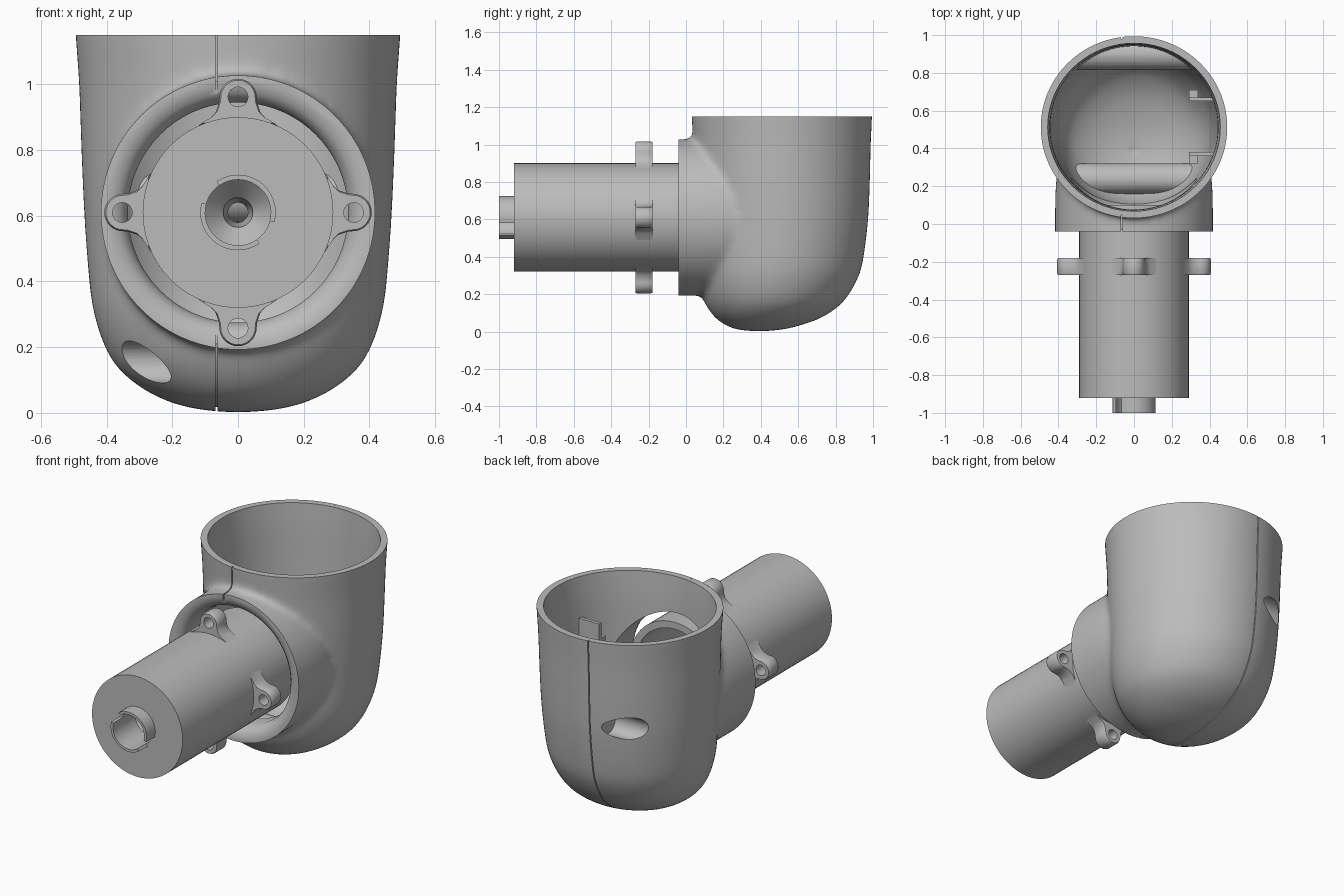
import bpy, bmesh, math
from mathutils import Matrix, Vector

if "Cube" in bpy.data.objects:
    bpy.data.objects.remove(bpy.data.objects["Cube"])

grey = bpy.data.materials.new("plain grey")
grey.diffuse_color = (0.5, 0.5, 0.5, 1)
grey.use_nodes = True
grey.node_tree.nodes["Principled BSDF"].inputs["Base Color"].default_value = grey.diffuse_color
TAU = math.tau
CZ = 0.61                      # height of the horizontal axis


def make(name, bm):
    bmesh.ops.remove_doubles(bm, verts=bm.verts, dist=1e-5)
    bmesh.ops.recalc_face_normals(bm, faces=bm.faces)
    me = bpy.data.meshes.new(name)
    bm.to_mesh(me)
    bm.free()
    me.materials.append(grey)
    ob = bpy.data.objects.new(name, me)
    bpy.context.collection.objects.link(ob)
    return ob


def loft(name, rings, loop=False):
    bm = bmesh.new()
    rows = [[bm.verts.new(p) for p in r] for r in rings]
    n = len(rows[0])
    pairs = list(zip(rows, rows[1:])) + ([(rows[-1], rows[0])] if loop else [])
    for a, b in pairs:
        for i in range(n):
            bm.faces.new((a[i], a[(i + 1) % n], b[(i + 1) % n], b[i]))
    if not loop:
        bm.faces.new(rows[0])
        bm.faces.new(rows[-1])
    return make(name, bm)


def lathe(name, prof, n=72, loop=False):
    # profile of (y, radius) turned round the horizontal axis
    return loft(name, [[(r * math.cos(TAU * i / n), y, CZ + r * math.sin(TAU * i / n))
                        for i in range(n)] for y, r in prof], loop)


def box(name, lo, hi):
    bm = bmesh.new()
    bmesh.ops.create_cube(bm, size=1)
    lo, hi = Vector(lo), Vector(hi)
    for v in bm.verts:
        v.co = [lo[k] + (v.co[k] + 0.5) * (hi[k] - lo[k]) for k in range(3)]
    return make(name, bm)


def rod(name, a, b, radius):
    a, b = Vector(a), Vector(b)
    bm = bmesh.new()
    bmesh.ops.create_cone(bm, cap_ends=True, segments=40, radius1=radius, radius2=radius,
                          depth=(b - a).length)
    bm.transform(Matrix.Translation((a + b) / 2) @ (b - a).to_track_quat('Z', 'Y').to_matrix().to_4x4())
    return make(name, bm)


def apply_mods(ob):
    me = bpy.data.meshes.new_from_object(ob.evaluated_get(bpy.context.evaluated_depsgraph_get()))
    ob.modifiers.clear()
    ob.data = me


def boolean(ob, other, op='DIFFERENCE'):
    mod = ob.modifiers.new("cut", 'BOOLEAN')
    mod.operation, mod.solver, mod.object = op, 'EXACT', other
    apply_mods(ob)
    bpy.data.objects.remove(other)


# Rows of the upright body: height, front y, back y, half width
ROWS = [(0.002, .36, .42, .03), (.010, .28, .51, .115), (.03, .22, .60, .20), (.07, .16, .715, .285),
        (.13, .113, .81, .36), (.2, .08, .872, .405), (.3, .055, .925, .438), (.4, .05, .95, .453),
        (.6, .045, .974, .468), (.8, .04, .983, .477), (1.0, .038, .988, .484), (1.15, .03, .995, .495)]


def body(name, t=0.0, extra=0.0):
    rows = []
    for k in range(len(ROWS) - 1):
        p = [ROWS[min(max(k + j, 0), len(ROWS) - 1)] for j in (-1, 0, 1, 2)]
        for s in range(3):
            u = s / 3
            rows.append([0.5 * (2 * b + (c - a) * u + (2 * a - 5 * b + 4 * c - d) * u * u
                                + (3 * b - a - 3 * c + d) * u ** 3) for a, b, c, d in zip(*p)])
    rows.append(list(ROWS[-1]))
    if extra:
        rows.append([ROWS[-1][0] + extra, *ROWS[-1][1:]])
    rings = []
    for z, y0, y1, w in rows:
        cy, hy, hx = (y0 + y1) / 2, max((y1 - y0) / 2 - t, .01), max(w - t, .01)
        z = t + z * (1 - t / 1.15)
        rings.append([(hx * math.cos(TAU * i / 80), cy + hy * math.sin(TAU * i / 80), z)
                      for i in range(80)])
    return loft(name, rings)


def collar(name, front, t=0.0):
    return lathe(name, [(front, .418 - t), (.1, .418 - t), (.2, .415 - t), (.34, .40 - t)])


# Elbow shell: upright cup and round side collar, blended together and trimmed flat
shell = body("elbow_shell", 0, .12)
boolean(shell, collar("collar", -.15), 'UNION')
remesh = shell.modifiers.new("blend", 'REMESH')
remesh.mode, remesh.voxel_size = 'VOXEL', .015
soften = shell.modifiers.new("soften", 'SMOOTH')
soften.factor, soften.iterations = .5, 18
apply_mods(shell)
boolean(shell, box("trim_top", (-1, -1, 1.15), (1, 2, 2)))
boolean(shell, box("trim_front", (-1, -1, -1), (1, -.04, 2)))
boolean(shell, body("cavity", .038, .2))
boolean(shell, lathe("bore", [(-.1, .40), (-.04, .392), (-.028, .365), (-.01, .345), (.03, .335), (.3, .335)]))

# Seam groove between the two halves
groove = box("groove", (-.068, -.2, -.1), (-.062, 1.2, 1.3))
boolean(groove, body("groove_core", .012, .2))
boolean(groove, collar("groove_collar", -.03, .012))
boolean(shell, groove)

# Screw bosses across the inside, each with a round recess opening on the left
for y, z in ((.24, .155), (.895, .66)):
    boss = rod("boss", (-.31, y, z), (.31, y, z), .08)
    boolean(boss, body("boss_limit", .015), 'INTERSECT')
    boolean(shell, boss, 'UNION')
    boolean(shell, rod("recess", (-.7, y, z), (-.13, y, z), .064))
shell.data.materials.clear()
shell.data.materials.append(grey)
parts = [shell]

# Motor can: hollow at the back, cupped at the front
motor = lathe("motor_can", [(.1, .29), (-.92, .29), (-.92, .1), (-.80, .1), (-.74, .045), (-.6, .03),
                            (-.5, .03), (-.5, .25), (.1, .25)], loop=True)
parts.append(motor)


# Pair of curved lips round the front cup
def lip(name, a0, a1):
    rings = []
    for i in range(17):
        a = math.radians(a0 + (a1 - a0) * i / 16)
        rings.append([(r * math.cos(a), y, CZ + r * math.sin(a))
                      for r, y in ((.1, -1), (.115, -1), (.115, -.91), (.1, -.91))])
    return loft(name, rings)


parts += [lip("front_lip_upper", -15, 125), lip("front_lip_lower", 165, 305)]

# Four mounting ears with screw holes
outline = [(-.12, .265), (-.085, .287), (-.068, .305), (-.058, .335)]
outline += [(.057 * math.cos(math.pi * (1 - i / 16)), .35 + .057 * math.sin(math.pi * i / 16))
            for i in range(17)]
outline += [(-x, r) for x, r in reversed(outline[:4])]
for k, side in enumerate(("top", "left", "bottom", "right")):
    rot = Matrix.Rotation(k * TAU / 4, 2)
    rings = []
    for y, s in ((-.27, .92), (-.26, 1), (-.19, 1), (-.18, .92)):
        pts = [rot @ Vector((x * s, .35 + (r - .35) * s)) for x, r in outline]
        rings.append([(p.x, y, CZ + p.y) for p in pts])
    ear = loft("mounting_ear_" + side, rings)
    c = rot @ Vector((0, .352))
    boolean(ear, rod("screw_hole", (c.x, -.4, CZ + c.y), (c.x, 0, CZ + c.y), .03))
    parts.append(ear)

# Snap clips on the inner wall
for k, (y, reach, d) in enumerate(((.37, .405, -1), (.66, .425, 1))):
    parts.append(box("clip_arm_%d" % k, (.29, y - .01, .80), (reach + .015, y + .01, .92)))
    parts.append(box("clip_foot_%d" % k, (.29, y + min(0, d * .05), .80), (.34, y + max(0, d * .05), .83)))

# Smooth shading with crisp edges
for ob in parts:
    ob.data.polygons.foreach_set("use_smooth", [True] * len(ob.data.polygons))
    ob.data.set_sharp_from_angle(angle=math.radians(35))
